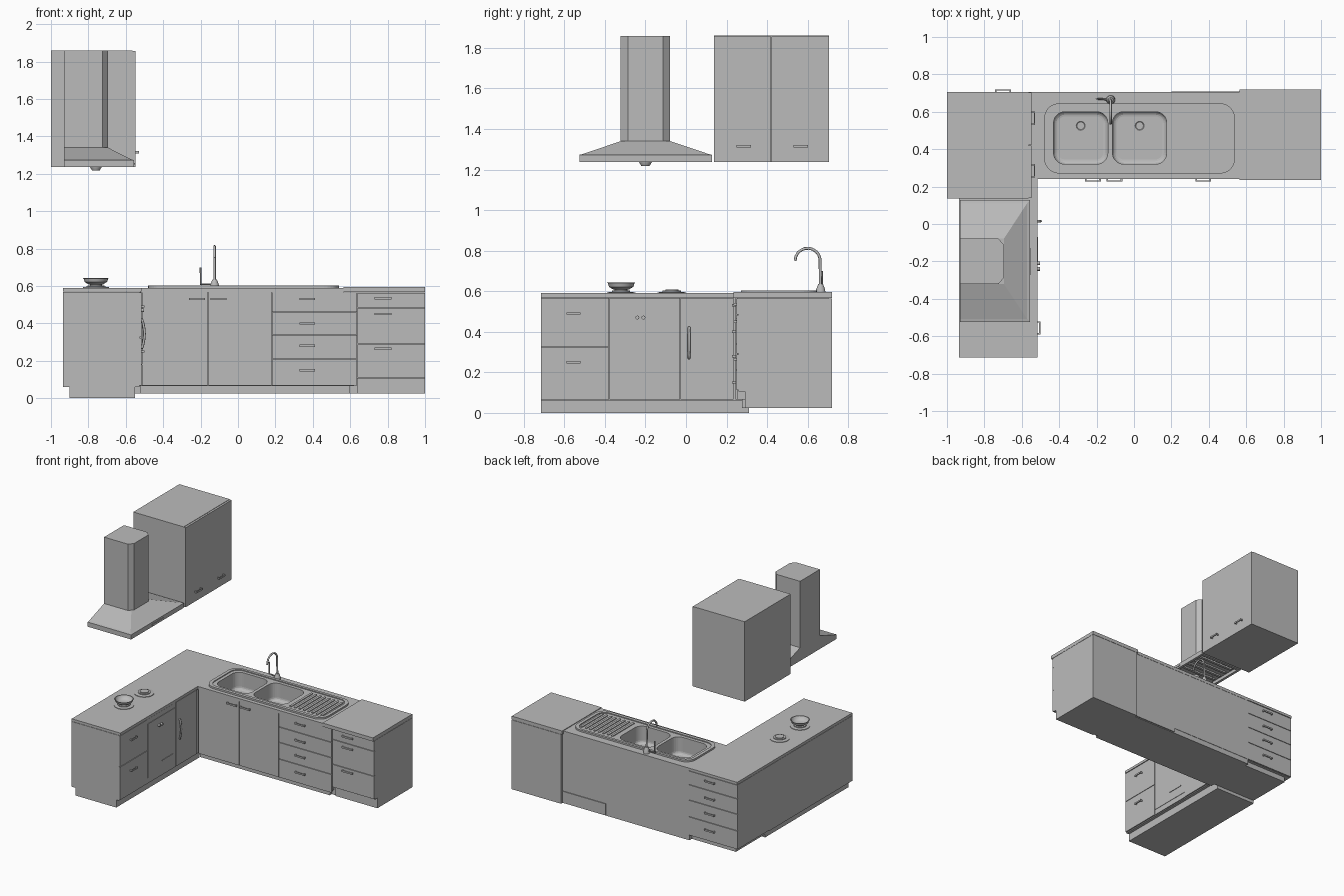
import bpy, bmesh, math
from mathutils import Vector

if "Cube" in bpy.data.objects:
    bpy.data.objects.remove(bpy.data.objects["Cube"])

grey = bpy.data.materials.new("plain grey")
grey.use_nodes = True
grey.diffuse_color = (0.5, 0.5, 0.5, 1)
grey.node_tree.nodes["Principled BSDF"].inputs["Base Color"].default_value = (0.5, 0.5, 0.5, 1)


def finish(name, bm, smooth=False):
    bmesh.ops.recalc_face_normals(bm, faces=bm.faces)
    mesh = bpy.data.meshes.new(name)
    bm.to_mesh(mesh)
    bm.free()
    mesh.materials.append(grey)
    ob = bpy.data.objects.new(name, mesh)
    bpy.context.collection.objects.link(ob)
    if smooth:
        bpy.ops.object.select_all(action='DESELECT')
        ob.select_set(True)
        bpy.context.view_layer.objects.active = ob
        bpy.ops.object.shade_smooth_by_angle(angle=math.radians(35))
    return ob


def add_box(bm, x, y, z):
    verts = bmesh.ops.create_cube(bm, size=1)["verts"]
    for v in verts:
        v.co = Vector([(r[0] + r[1]) / 2 + c * (r[1] - r[0]) for r, c in zip((x, y, z), v.co)])


def box(name, x, y, z):
    bm = bmesh.new()
    add_box(bm, x, y, z)
    return finish(name, bm)


def rounded_prism(name, x, y, z, radius, bottom_bevel=0):
    """Rounded rectangle extruded upwards, optionally with a rounded floor."""
    bm = bmesh.new()
    ring = []
    corners = [(x[1], y[1], 1, 1), (x[0], y[1], -1, 1), (x[0], y[0], -1, -1), (x[1], y[0], 1, -1)]
    for i, (cx, cy, sx, sy) in enumerate(corners):
        for k in range(8):
            a = math.pi / 2 * (i + k / 7)
            ring.append(bm.verts.new((cx - sx * radius + radius * math.cos(a),
                                      cy - sy * radius + radius * math.sin(a), z[0])))
    floor = bm.faces.new(ring)
    top = bmesh.ops.extrude_face_region(bm, geom=[floor])["geom"]
    for v in top:
        if isinstance(v, bmesh.types.BMVert):
            v.co.z = z[1]
    if bottom_bevel:
        edges = [e for e in bm.edges if all(abs(v.co.z - z[0]) < 1e-6 for v in e.verts)]
        bmesh.ops.bevel(bm, geom=edges, offset=bottom_bevel, segments=4, profile=0.5, affect='EDGES')
    return finish(name, bm)


def cut(target, cutters):
    bpy.context.view_layer.objects.active = target
    for c in cutters:
        mod = target.modifiers.new("cut", 'BOOLEAN')
        mod.operation, mod.solver, mod.object = 'DIFFERENCE', 'EXACT', c
        bpy.ops.object.modifier_apply(modifier=mod.name)


def lathe(name, profile, centre, steps=28):
    bm = bmesh.new()
    verts = [bm.verts.new((r, 0, z)) for r, z in profile]
    edges = [bm.edges.new(p) for p in zip(verts, verts[1:])]
    bmesh.ops.spin(bm, geom=verts + edges, axis=(0, 0, 1), cent=(0, 0, 0), angle=math.tau, steps=steps)
    bmesh.ops.remove_doubles(bm, verts=bm.verts, dist=1e-5)
    bmesh.ops.translate(bm, verts=bm.verts, vec=centre)
    return finish(name, bm, True)


def tube(name, points, radius):
    cu = bpy.data.curves.new(name, 'CURVE')
    cu.dimensions, cu.bevel_depth, cu.bevel_resolution, cu.use_fill_caps = '3D', radius, 2, True
    sp = cu.splines.new('POLY')
    sp.points.add(len(points) - 1)
    for p, co in zip(sp.points, points):
        p.co = (*co, 1)
    cu.materials.append(grey)
    ob = bpy.data.objects.new(name, cu)
    bpy.context.collection.objects.link(ob)


def handle(name, centre, along, out, length=0.085, depth=0.016):
    """Bar handle on two short posts."""
    c, a, o = Vector(centre), Vector(along), Vector(out)
    bm = bmesh.new()
    side = a.cross(o)
    for s, e, w in ((-0.5, 0.5, 1), (-0.5, -0.4, 0), (0.4, 0.5, 0)):
        near, far = (depth - 0.006, depth) if w else (-0.002, depth - 0.005)
        p = c + a * length * s + o * near - side * 0.006
        q = c + a * length * e + o * far + side * 0.006
        add_box(bm, *[(min(i, j), max(i, j)) for i, j in zip(p, q)])
    finish(name, bm)


X, Y, Z = Vector((1, 0, 0)), Vector((0, 1, 0)), Vector((0, 0, 1))
G = 0.002  # half gap between fronts

# Cooker run
box("cooker_plinth", (-0.9, -0.55), (-0.715, 0.31), (0, 0.065))
box("cooker_carcass", (-0.935, -0.527), (-0.715, 0.31), (0.06, 0.568))
box("cooker_worktop", (-0.935, -0.515), (-0.715, 0.31), (0.57, 0.59))
for i, (lo, hi) in enumerate(((0.065, 0.325), (0.325, 0.568))):
    box(f"cooker_drawer_{i}", (-0.53, -0.517), (-0.715, -0.377 - G), (lo + G, hi - G))
    handle(f"cooker_drawer_handle_{i}", (-0.517, -0.555, (0.25, 0.49)[i]), Y, X, 0.07)
box("oven_surround", (-0.53, -0.519), (-0.377, -0.03), (0.065, 0.566))
box("oven_door", (-0.53, -0.516), (-0.373, -0.034), (0.107, 0.53))
box("oven_vent", (-0.52, -0.512), (-0.2, -0.07), (0.177, 0.183))
for y in (-0.24, -0.21):
    tube("oven_knob", [(-0.52, y, 0.47), (-0.502, y, 0.47)], 0.01)
box("corner_door", (-0.53, -0.517), (-0.03 + G, 0.235), (0.067, 0.566))
tube("corner_door_handle", [(-0.52, 0.015, 0.27)] +
     [(-0.512 + 0.012 * math.sin(math.pi * k / 8), 0.015, 0.27 + 0.15 * k / 8) for k in range(9)] +
     [(-0.52, 0.015, 0.42)], 0.007)

# Burners and pan
for y in (-0.32, -0.07):
    lathe("burner", [(0, 0.588), (0.07, 0.588), (0.07, 0.594), (0.045, 0.597), (0.045, 0.603),
                     (0.032, 0.603), (0.032, 0.608), (0, 0.608)], (-0.76, y, 0))
lathe("pan", [(0, 0.609), (0.04, 0.609), (0.06, 0.622), (0.066, 0.64), (0.07, 0.642), (0.063, 0.642),
              (0.054, 0.624), (0.036, 0.614), (0, 0.613)], (-0.76, -0.32, 0))

# Corner unit with drawers facing the back
box("corner_plinth", (-0.9, -0.52), (0.31, 0.67), (0.025, 0.07))
box("corner_carcass", (-0.935, -0.52), (0.31, 0.693), (0.065, 0.568))
box("corner_worktop", (-0.935, -0.52), (0.31, 0.705), (0.57, 0.59))
levels = (0.065, 0.21, 0.34, 0.46, 0.568)
grips = (0.15, 0.28, 0.4, 0.53)
for i in range(4):
    box(f"corner_drawer_{i}", (-0.935, -0.52), (0.69, 0.703), (levels[i] + G, levels[i + 1] - G))
    handle(f"corner_drawer_handle_{i}", (-0.7, 0.703, grips[i]), X, Y)

# Sink run
box("sink_plinth", (-0.52, 0.6), (0.275, 0.7), (0.025, 0.07))
sink_body = box("sink_carcass", (-0.52, 0.62), (0.254, 0.703), (0.065, 0.566))
sink_top = box("sink_worktop", (-0.52, 0.565), (0.24, 0.705), (0.566, 0.59))
box("back_kick_panel", (0.2, 0.57), (0.7, 0.709), (0.03, 0.12))
for i in range(4):
    box(f"sink_drawer_{i}", (0.18 + G, 0.636), (0.243, 0.256), (levels[i] + G, levels[i + 1] - G))
    handle(f"sink_drawer_handle_{i}", (0.37, 0.243, grips[i]), X, -Y)
for x0, x1, hx in ((-0.515, -0.16, -0.22), (-0.16, 0.18, -0.105)):
    box("sink_door", (x0 + G, x1 - G), (0.243, 0.256), (0.067, 0.566))
    handle("sink_door_handle", (hx, 0.243, 0.53), X, -Y)

# Sink with two bowls and drainer
rim = rounded_prism("sink_rim", (-0.48, 0.54), (0.27, 0.645), (0.588, 0.603), 0.08)
pan_cut = rounded_prism("rim_cutter", (-0.455, 0.515), (0.295, 0.625), (0.596, 0.65), 0.065)
bowls = [rounded_prism("bowl_cutter", (x, x + 0.29), (0.32, 0.6), (0.46, 0.65), 0.06, 0.025)
         for x in (-0.43, -0.115)]
cut(rim, [pan_cut] + bowls)
cut(sink_top, bowls)
cut(sink_body, bowls)
for c in [pan_cut] + bowls:
    bpy.data.objects.remove(c)
for x in (-0.285, 0.03):
    lathe("drain", [(0, 0.458), (0.033, 0.458), (0.033, 0.464), (0.024, 0.464), (0.02, 0.461), (0, 0.461)],
          (x, 0.525, 0), 20)
for k in range(8):
    x = 0.215 + k * 0.038
    rounded_prism("drainer_ridge", (x, x + 0.018), (0.325, 0.595), (0.594, 0.602), 0.008)

# Swan-neck tap with side lever
arc = [(-0.125, 0.6 + 0.062 * math.cos(a), 0.75 + 0.062 * math.sin(a))
       for a in (math.radians(-10 + 19 * k) for k in range(11))]
tube("tap_spout", [(-0.125, 0.664, 0.59)] + arc, 0.007)
lathe("tap_base", [(0, 0.588), (0.024, 0.588), (0.022, 0.61), (0.012, 0.635), (0, 0.635)], (-0.125, 0.664, 0), 20)
tube("tap_lever", [(-0.125, 0.664, 0.61), (-0.2, 0.67, 0.61), (-0.2, 0.67, 0.7)], 0.005)

# End drawer unit
box("end_plinth", (0.64, 1), (0.29, 0.72), (0.025, 0.11))
box("end_carcass", (0.575, 1), (0.26, 0.72), (0.105, 0.565))
box("end_lower_back", (0.575, 0.645), (0.3, 0.72), (0.025, 0.11))
box("end_worktop", (0.565, 1), (0.235, 0.72), (0.567, 0.595))
for i, (lo, hi, hz) in enumerate(((0.11, 0.29, 0.265), (0.29, 0.484, 0.45), (0.484, 0.565, 0.535))):
    box(f"end_drawer_{i}", (0.64, 1), (0.248, 0.262), (lo + G, hi - G))
    handle(f"end_drawer_handle_{i}", (0.775, 0.248, hz), X, -Y, 0.09, 0.014)

# Wall cabinet
box("wall_cabinet", (-1, -0.565), (0.137, 0.705), (1.237, 1.86))
for y0, y1, hy in ((0.137, 0.421, 0.285), (0.421, 0.705, 0.565)):
    box("wall_cabinet_door", (-0.57, -0.549), (y0 + G / 2, y1 - G / 2), (1.237, 1.857))
    handle("wall_cabinet_handle", (-0.549, hy, 1.315), Y, X, 0.072, 0.02)

# Extractor hood: hollow skirt, sloped canopy and chamfered chimney
bm = bmesh.new()


def loop(x0, x1, y0, y1, z):
    return [bm.verts.new(p) for p in ((x0, y0, z), (x1, y0, z), (x1, y1, z), (x0, y1, z))]


rings = [loop(-0.91, -0.575, -0.505, 0.105, 1.262), loop(-0.91, -0.575, -0.505, 0.105, 1.237),
         loop(-0.93, -0.555, -0.525, 0.127, 1.237), loop(-0.93, -0.555, -0.525, 0.127, 1.273),
         loop(-0.93, -0.572, -0.507, 0.11, 1.277), loop(-0.93, -0.695, -0.322, -0.078, 1.34)]
for a, b in zip(rings, rings[1:]):
    for i in range(4):
        bm.faces.new((a[i], a[(i + 1) % 4], b[(i + 1) % 4], b[i]))
bm.faces.new(rings[0])
bm.faces.new(rings[-1])
finish("hood_canopy", bm)
bm = bmesh.new()
outline = ((-0.93, -0.322), (-0.725, -0.322), (-0.695, -0.287), (-0.695, -0.113), (-0.725, -0.078), (-0.93, -0.078))
base = bm.faces.new([bm.verts.new((x, y, 1.335)) for x, y in outline])
up = bmesh.ops.extrude_face_region(bm, geom=[base])["geom"]
bmesh.ops.translate(bm, verts=[v for v in up if isinstance(v, bmesh.types.BMVert)], vec=(0, 0, 0.523))
finish("hood_chimney", bm)
for k in range(9):
    y = -0.47 + k * 0.065
    box("hood_filter_slat", (-0.89, -0.6), (y, y + 0.02), (1.25, 1.264))
lathe("hood_lamp", [(0, 1.217), (0.02, 1.217), (0.034, 1.24), (0.034, 1.264), (0, 1.264)], (-0.76, -0.2, 0), 20)
box("hood_switch_strip", (-0.556, -0.551), (-0.27, -0.13), (1.25, 1.258))
